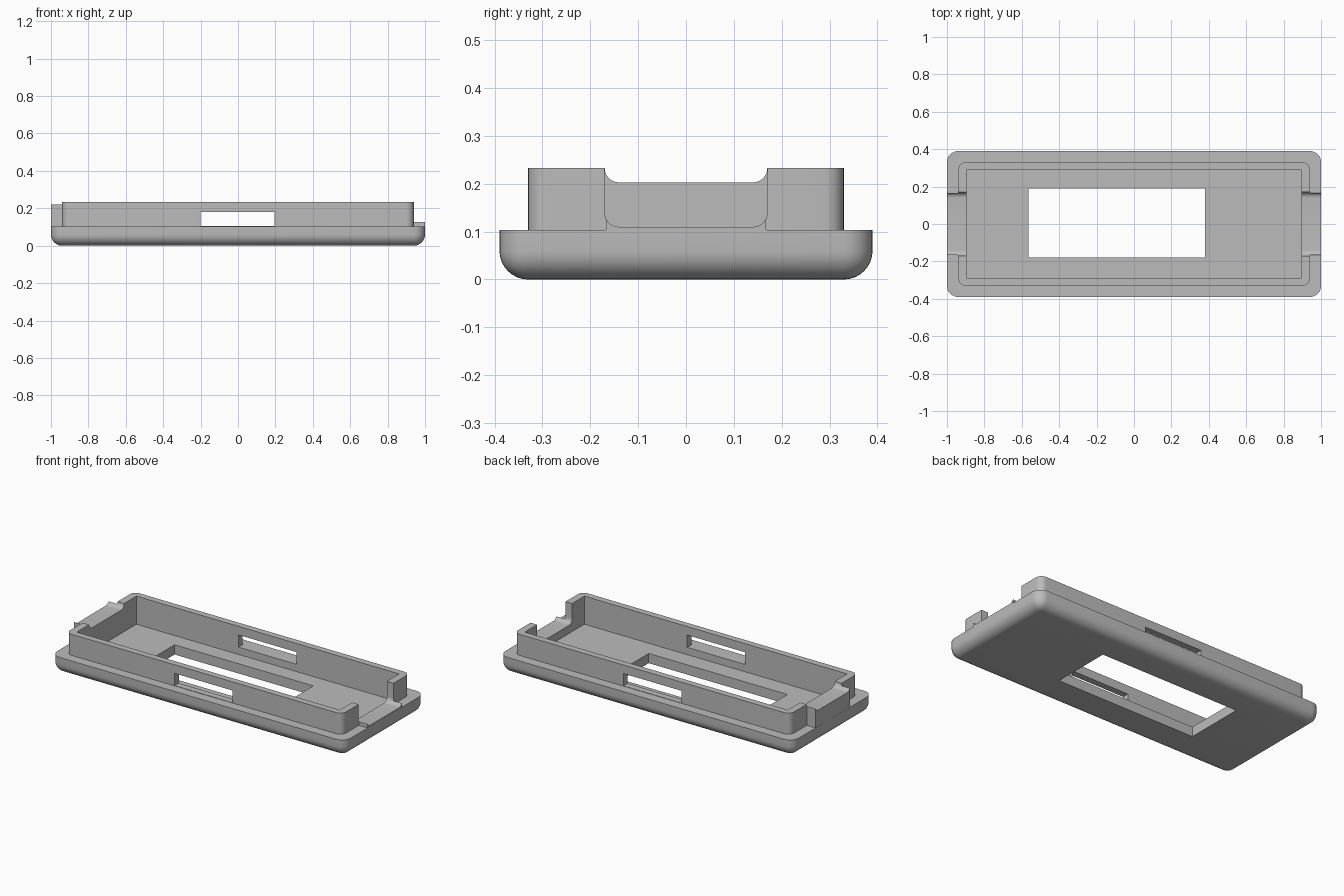
import bpy, bmesh, math
from mathutils import Vector

if "Cube" in bpy.data.objects:
    bpy.data.objects.remove(bpy.data.objects["Cube"], do_unlink=True)

# Plain grey plastic
grey = bpy.data.materials.new("grey_plastic")
grey.use_nodes = True
colour = (0.5, 0.5, 0.5, 1)
grey.diffuse_color = colour
grey.node_tree.nodes["Principled BSDF"].inputs["Base Color"].default_value = colour


def box(name, lo, hi, radius=0, rounded=None):
    """Box between two corners; edges picked by rounded(direction, middle) get a fillet."""
    lo, hi = Vector(lo), Vector(hi)
    bm = bmesh.new()
    bmesh.ops.create_cube(bm, size=1)
    for v in bm.verts:
        v.co = Vector((v.co[i] * (hi[i] - lo[i]) + (lo[i] + hi[i]) / 2) for i in range(3))
    if rounded:
        edges = []
        for e in bm.edges:
            a, b = (v.co for v in e.verts)
            if rounded((b - a).normalized(), (a + b) / 2):
                edges.append(e)
        bmesh.ops.bevel(bm, geom=edges, offset=radius, segments=8,
                        profile=0.5, affect='EDGES')
    bmesh.ops.recalc_face_normals(bm, faces=bm.faces)
    mesh = bpy.data.meshes.new(name)
    bm.to_mesh(mesh)
    bm.free()
    mesh.materials.append(grey)
    obj = bpy.data.objects.new(name, mesh)
    bpy.context.collection.objects.link(obj)
    return obj


def combine(target, tool, operation):
    """Apply a boolean and remove the tool object."""
    tool.hide_render = True
    bpy.context.view_layer.objects.active = target
    mod = target.modifiers.new("combine", 'BOOLEAN')
    mod.operation, mod.solver, mod.object = operation, 'EXACT', tool
    bpy.ops.object.modifier_apply(modifier=mod.name)
    bpy.data.objects.remove(tool, do_unlink=True)


def upright(d, m):
    return abs(d.z) > 0.9


BASE_TOP, WALL_TOP, FLOOR = 0.103, 0.233, 0.06

# Base tray with rounded corners and underside
case = box("case_shell", (-1, -0.39, 0), (1, 0.39, BASE_TOP), 0.06,
           lambda d, m: upright(d, m) or m.z < 0.01)

# Raised wall and the blocks under the two end cutouts
combine(case, box("wall", (-0.94, -0.33, 0.08), (0.94, 0.33, WALL_TOP), 0.04, upright), 'UNION')
combine(case, box("right_end_block", (-0.9995, -0.167, 0.08), (-0.85, 0.167, 0.2325)), 'UNION')
combine(case, box("left_end_block", (0.85, -0.167, 0.08), (0.9995, 0.167, 0.2)), 'UNION')

# Hollow interior, display window and side slots
combine(case, box("cavity", (-0.895, -0.29, FLOOR), (0.895, 0.29, 0.4)), 'DIFFERENCE')
combine(case, box("window", (-0.565, -0.18, -0.1), (0.38, 0.19, 0.1)), 'DIFFERENCE')
combine(case, box("side_slots", (-0.2, -0.5, 0.105), (0.195, 0.5, 0.18)), 'DIFFERENCE')

# Rounded cutouts in the ends: shallow on one, deep on the other
for side, bottom in ((-1, 0.203), (1, 0.11)):
    x = sorted((side * 0.8, side * 1.1))
    cutter = box("end_cutout", (x[0], -0.17, bottom), (x[1], 0.17, 0.4), 0.03,
                 lambda d, m: abs(d.x) > 0.9 and m.z < 0.3)
    combine(case, cutter, 'DIFFERENCE')

# Smooth fillets, crisp edges
bpy.ops.object.select_all(action='DESELECT')
case.select_set(True)
bpy.context.view_layer.objects.active = case
bpy.ops.object.shade_smooth_by_angle(angle=math.radians(30))
